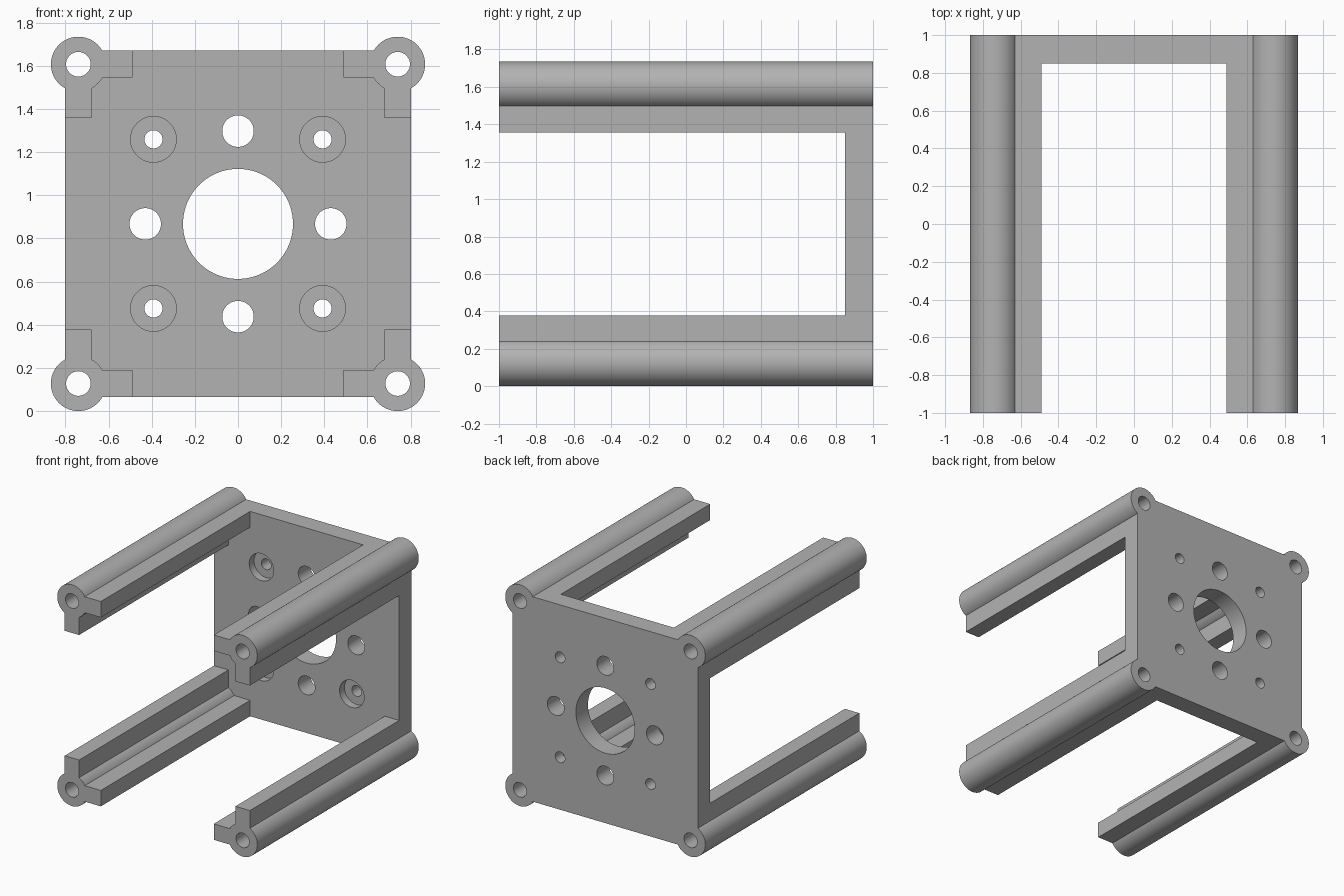
import bpy
from mathutils import Matrix, Vector

cube = bpy.data.objects.get("Cube")
if cube:
    bpy.data.objects.remove(cube, do_unlink=True)

import bmesh

MID = 0.8675      # height of the centre axis
HALF = 0.803      # half width of the square plate
POST = 0.74       # post axis offset from the centre
ARM_END = 0.49    # inner end of the angle flanges
ARM_IN = 0.678    # inner face of the angle flanges
PLATE_Y = 0.85    # front face of the plate
SIGNS = [(sx, sz) for sx in (-1, 1) for sz in (-1, 1)]

grey = bpy.data.materials.new("plain_grey")
grey.use_nodes = True
colour = (0.45, 0.45, 0.45, 1)
grey.diffuse_color = colour
grey.node_tree.nodes["Principled BSDF"].inputs["Base Color"].default_value = colour


def finish(bm, name):
    mesh = bpy.data.meshes.new(name)
    bm.to_mesh(mesh)
    bm.free()
    mesh.materials.append(grey)
    obj = bpy.data.objects.new(name, mesh)
    bpy.context.collection.objects.link(obj)
    return obj


def box(name, x, y, z):
    """Box from (low, high) ranges, with x and z measured from the centre axis."""
    bm = bmesh.new()
    bmesh.ops.create_cube(bm, size=1)
    for v in bm.verts:
        v.co = Vector([(min(r) if c < 0 else max(r)) for c, r in zip(v.co, (x, y, z))])
        v.co.z += MID
    return finish(bm, name)


def rod(name, x, z, radius, y0, y1, sides=64):
    """Cylinder along y."""
    bm = bmesh.new()
    place = Matrix.Translation((x, (y0 + y1) / 2, MID + z)) @ Matrix.Rotation(1.5707963, 4, "X")
    bmesh.ops.create_cone(bm, cap_ends=True, segments=sides, radius1=radius,
                          radius2=radius, depth=y1 - y0, matrix=place)
    return finish(bm, name)


def combine(target, tools, operation):
    """Apply booleans in order, then remove the helper objects."""
    for tool in tools:
        tool.hide_render = True
        mod = target.modifiers.new(tool.name, "BOOLEAN")
        mod.operation = operation
        mod.solver = "EXACT"
        mod.object = tool
    graph = bpy.context.evaluated_depsgraph_get()
    mesh = bpy.data.meshes.new_from_object(target.evaluated_get(graph))
    target.modifiers.clear()
    target.data = mesh
    for tool in tools:
        bpy.data.objects.remove(tool, do_unlink=True)


# Square back plate
frame = box("mounting_frame", (-HALF, HALF), (PLATE_Y, 1), (-HALF, HALF))

# Four corner rails: two flanges forming an angle, and a round post
parts = []
for sx, sz in SIGNS:
    long_x, thin_x = (sx * ARM_END, sx * HALF), (sx * ARM_IN, sx * HALF)
    long_z, thin_z = (sz * ARM_END, sz * HALF), (sz * ARM_IN, sz * HALF)
    parts.append(box("level_flange", long_x, (-1, 1), thin_z))
    parts.append(box("upright_flange", thin_x, (-1, 1), long_z))
    parts.append(rod("corner_post", sx * POST, sz * POST, 0.1275, -1, 1))
combine(frame, parts, "UNION")

# Centre opening, four round openings, counterbored screw holes and post bores
cuts = [rod("centre_opening", 0, 0, 0.255, 0.7, 1.2, 96)]
for x, z in ((1, 0), (-1, 0), (0, 1), (0, -1)):
    cuts.append(rod("round_opening", x * 0.43, z * 0.43, 0.073, 0.7, 1.2))
for sx, sz in SIGNS:
    cuts.append(rod("screw_hole", sx * 0.392, sz * 0.392, 0.042, 0.7, 1.2))
    cuts.append(rod("counterbore", sx * 0.392, sz * 0.392, 0.106, 0.7, PLATE_Y + 0.06))
    cuts.append(rod("post_bore", sx * POST, sz * POST, 0.057, -1.2, 1.2))
combine(frame, cuts, "DIFFERENCE")

# Smooth round surfaces, crisp edges
bpy.ops.object.select_all(action="DESELECT")
frame.select_set(True)
bpy.context.view_layer.objects.active = frame
bpy.ops.object.shade_smooth_by_angle()
